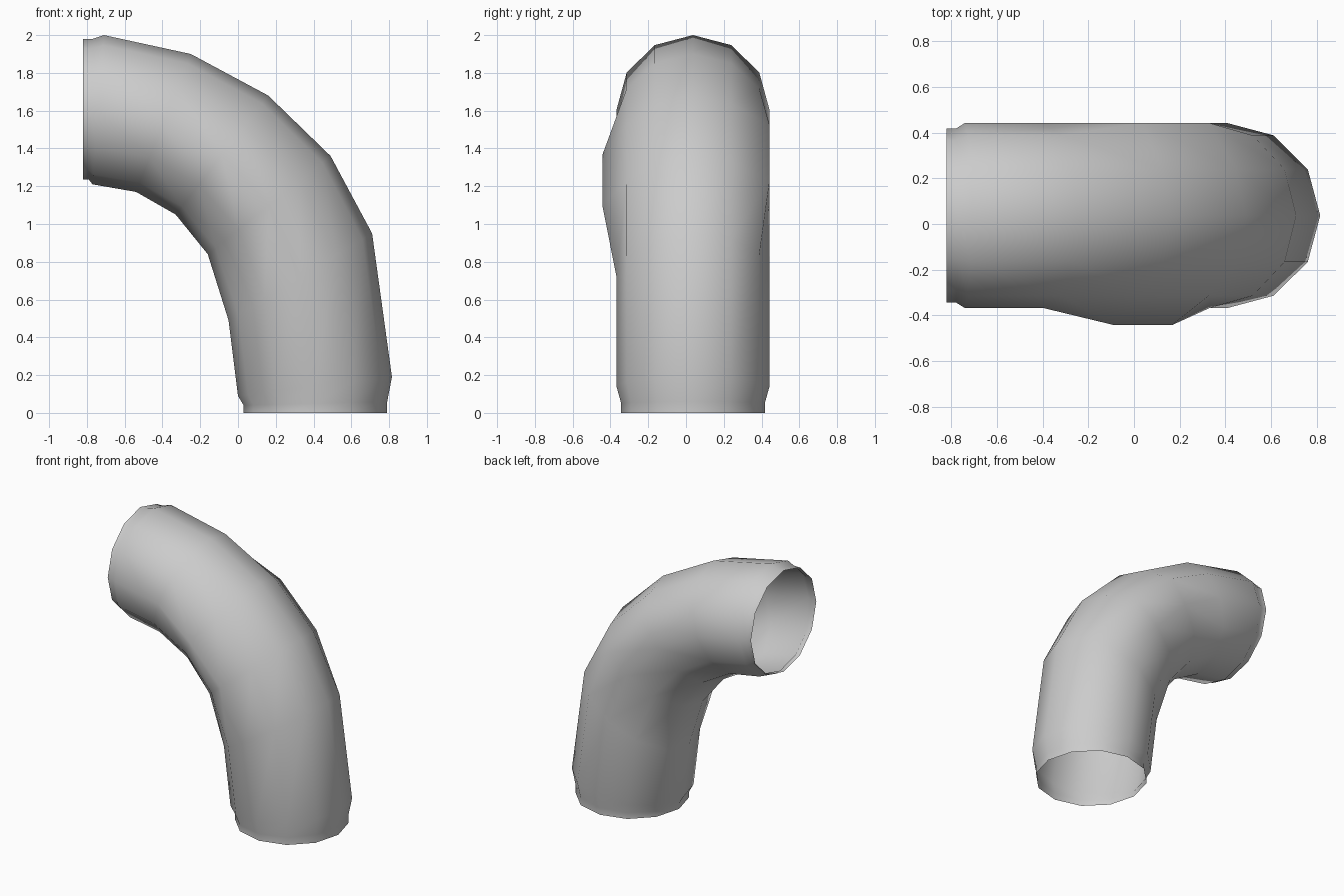
import bpy, bmesh
from math import sin, cos, pi
from mathutils import Vector

if "Cube" in bpy.data.objects:
    bpy.data.objects.remove(bpy.data.objects["Cube"])

SIDES = 12
YC = 0.037
# each ring: outer x,z / inner x,z / half width in y
RINGS = [
    (0.79, 0.00, 0.03, 0.00, 0.38),
    (0.79, 0.06, 0.03, 0.04, 0.38),
    (0.815, 0.19, 0.00, 0.09, 0.405),
    (0.71, 0.95, -0.05, 0.49, 0.405),
    (0.49, 1.36, -0.16, 0.84, 0.405),
    (0.16, 1.68, -0.33, 1.05, 0.405),
    (-0.25, 1.90, -0.54, 1.17, 0.405),
    (-0.71, 2.00, -0.77, 1.21, 0.405),
    (-0.77, 1.98, -0.79, 1.235, 0.38),
    (-0.82, 1.98, -0.82, 1.235, 0.38),
]

# bent pipe: open tube lofted through the rings
bm = bmesh.new()
loops = []
for ox, oz, ix, iz, w in RINGS:
    outer, inner = Vector((ox, YC, oz)), Vector((ix, YC, iz))
    mid, half = (outer + inner) / 2, (outer - inner) / 2
    loops.append([bm.verts.new(mid + half * cos(2 * pi * k / SIDES)
                               + Vector((0, w * sin(2 * pi * k / SIDES), 0)))
                  for k in range(SIDES)])

# small bumps at the bend, one on each side
for r in (4, 5):
    loops[r][9].co.y -= 0.075
    loops[r][2].co.y += 0.055

for a, b in zip(loops, loops[1:]):
    for k in range(SIDES):
        n = (k + 1) % SIDES
        bm.faces.new((a[k], a[n], b[n], b[k])).smooth = True
bmesh.ops.recalc_face_normals(bm, faces=bm.faces)

mesh = bpy.data.meshes.new("bent_pipe")
bm.to_mesh(mesh)
bm.free()
bpy.context.collection.objects.link(bpy.data.objects.new("bent_pipe", mesh))
